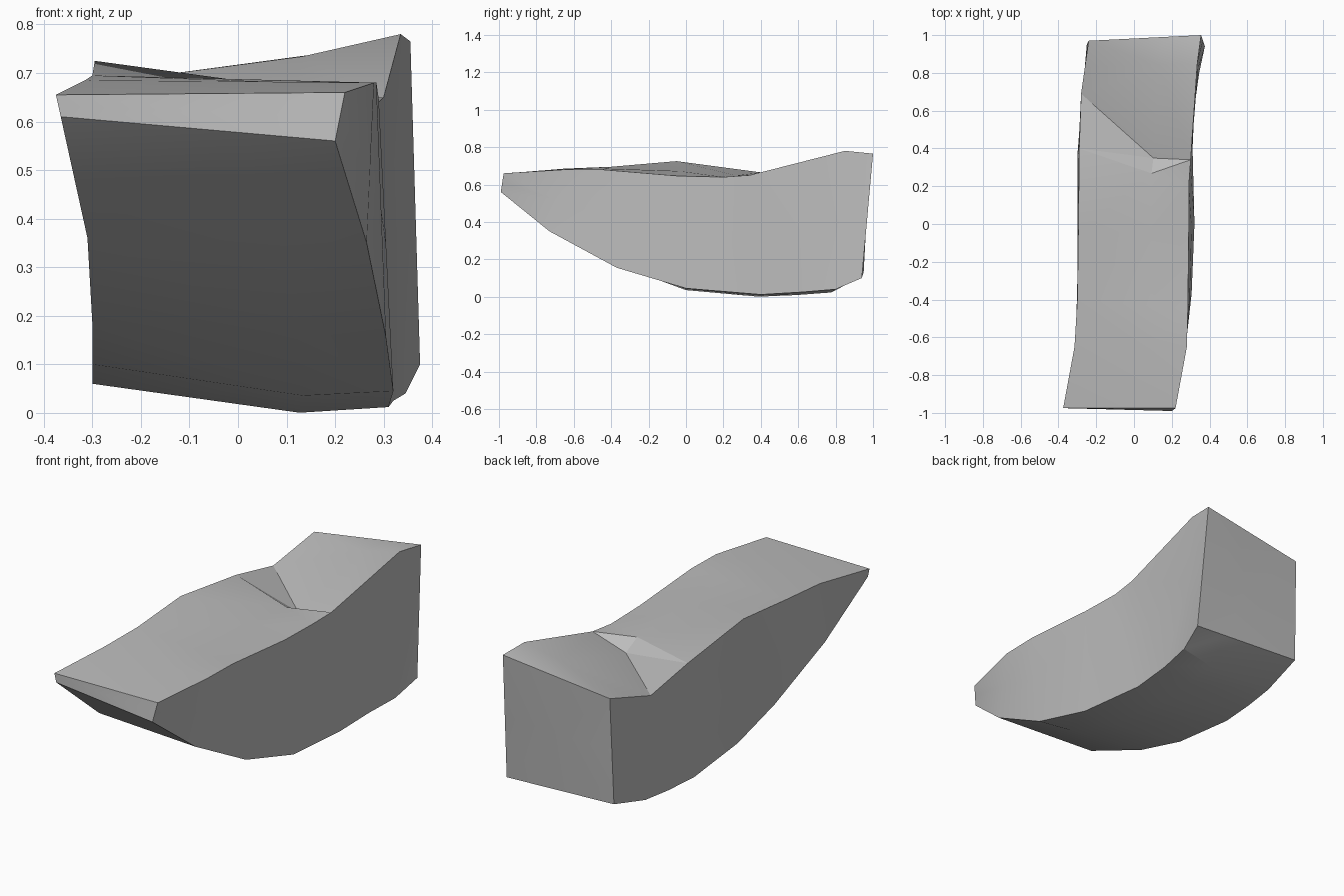
import bpy
import bmesh
import math
from mathutils import Vector

default_cube = bpy.data.objects.get("Cube")
if default_cube:
    bpy.data.objects.remove(default_cube, do_unlink=True)


def make_material(name, colour):
    material = bpy.data.materials.new(name)
    material.use_nodes = True
    material.diffuse_color = colour
    material.node_tree.nodes["Principled BSDF"].inputs["Base Color"].default_value = colour
    return material


def middle_rail(rail_a, rail_b, weight):
    """Rail running between two corner rails."""
    return [Vector(a).lerp(Vector(b), weight) for a, b in zip(rail_a, rail_b)]


# Four long corner rails, running from the pointed front to the blunt back
top_left = [(-.375, -.975, .655), (-.315, -.65, .685), (-.3, -.4, .695), (-.295, -.05, .725),
            (-.29, .4, .665), (-.28, .69, .605), (-.26, .83, .645), (-.24, .97, .685)]
top_right = [(.22, -.975, .66), (.28, -.65, .68), (.285, -.45, .68), (.29, -.03, .645),
             (.29, .2, .64), (.3, .34, .65), (.335, .85, .78), (.355, 1, .765)]
base_right = [(.2, -.99, .56), (.265, -.73, .35), (.305, -.37, .155), (.32, 0, .045),
              (.31, .4, .012), (.32, .62, .025), (.345, .8, .04), (.375, .94, .1)]
base_left = [(-.365, -.975, .61), (-.31, -.7, .36), (-.3, -.3, .185), (-.3, 0, .1),
             (-.3, .36, .06), (-.285, .55, .06), (-.27, .72, .07), (-.25, .95, .13)]

# Middle rails shape the valley across the top and the keel below
top_middle = middle_rail(top_left, top_right, .66)
top_middle[5] += Vector((0, -.11, -.04))
keel = middle_rail(base_left, base_right, .7)
for point in keel[3:7]:
    point.z -= .026
right_middle = middle_rail(top_right, base_right, .5)
left_middle = middle_rail(top_left, base_left, .5)

rails = [top_left, top_middle, top_right, right_middle,
         base_right, keel, base_left, left_middle]


def build_slab(name, rails, material):
    bm = bmesh.new()
    grid = [[bm.verts.new(point) for point in rail] for rail in rails]
    count = len(grid)
    # Skin between neighbouring rails
    for i, rail in enumerate(grid):
        other = grid[(i + 1) % count]
        for j in range(len(rail) - 1):
            bm.faces.new((rail[j], rail[j + 1], other[j + 1], other[j]))
    # Fan caps on both ends
    for end in (0, -1):
        rim = [rail[end] for rail in grid]
        centre = bm.verts.new(sum((v.co for v in rim), Vector()) / count)
        for i in range(count):
            bm.faces.new((rim[i], rim[(i + 1) % count], centre))
    bmesh.ops.triangulate(bm, faces=bm.faces[:], quad_method='SHORT_EDGE')
    bmesh.ops.recalc_face_normals(bm, faces=bm.faces[:])
    mesh = bpy.data.meshes.new(name)
    bm.to_mesh(mesh)
    bm.free()
    mesh.materials.append(material)
    slab = bpy.data.objects.new(name, mesh)
    bpy.context.collection.objects.link(slab)
    return slab


stone_slab = build_slab("stone_slab", rails, make_material("stone_grey", (.5, .5, .5, 1)))

# Smooth the broad faces, keep the outer corners crisp
bpy.ops.object.select_all(action='DESELECT')
stone_slab.select_set(True)
bpy.context.view_layer.objects.active = stone_slab
bpy.ops.object.shade_smooth_by_angle(angle=math.radians(20))
